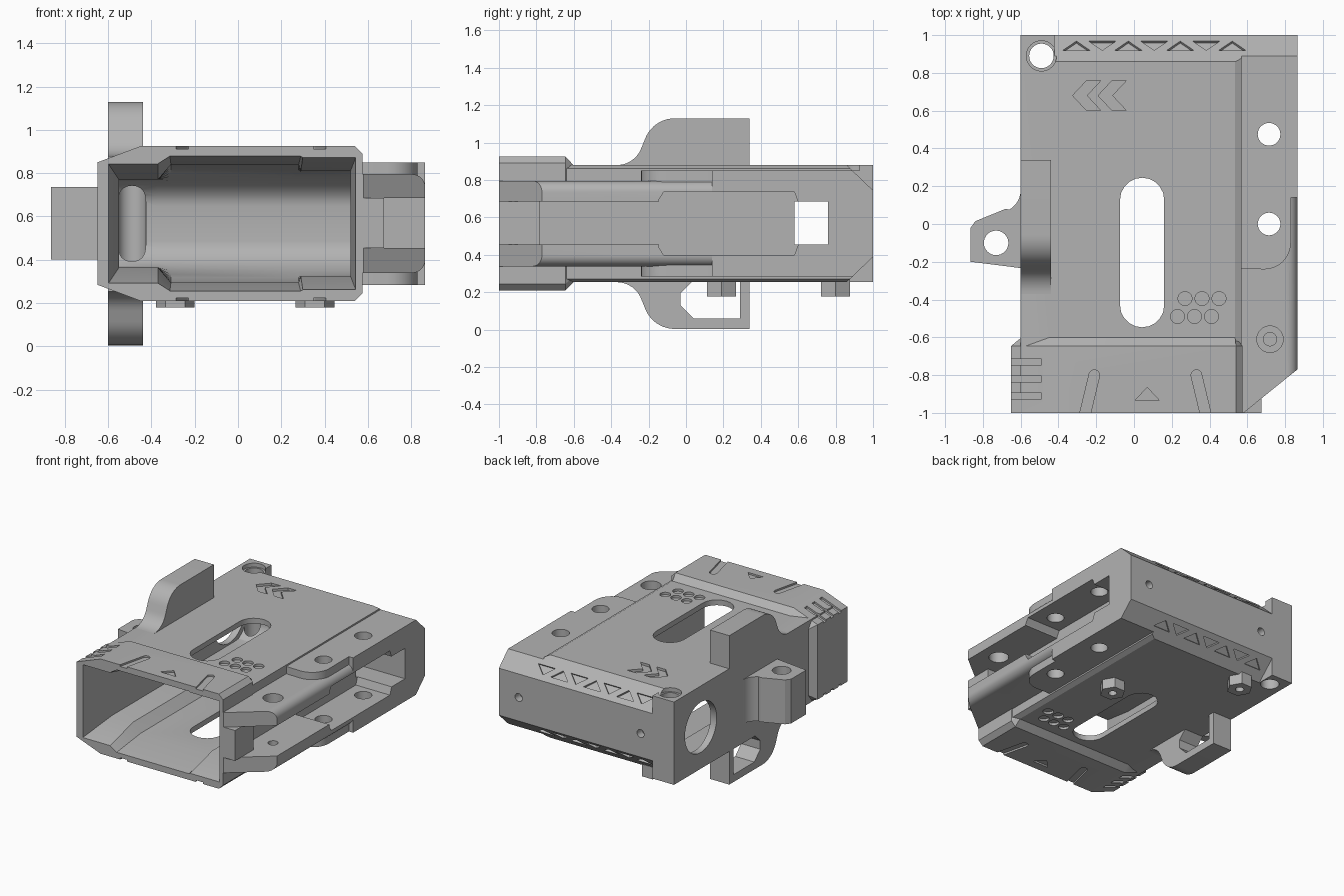
import bpy, bmesh, math
from mathutils import Vector

if "Cube" in bpy.data.objects:
    bpy.data.objects.remove(bpy.data.objects["Cube"])

MID = 0.567  # the housing is symmetric about this height
mat = bpy.data.materials.new("plain grey")
mat.diffuse_color = (0.45, 0.45, 0.45, 1)
mat.use_nodes = True
mat.node_tree.nodes["Principled BSDF"].inputs["Base Color"].default_value = mat.diffuse_color


def loft(name, rings, flip=False):
    """Solid through rings of 3D points; flip mirrors it top to bottom."""
    bm = bmesh.new()
    vs = [[bm.verts.new((x, y, 2 * MID - z if flip else z)) for x, y, z in r] for r in rings]
    for a, b in zip(vs, vs[1:]):
        for i in range(len(a)):
            j = (i + 1) % len(a)
            bm.faces.new((a[i], a[j], b[j], b[i]))
    bm.faces.new(vs[0])
    bm.faces.new(vs[-1])
    bmesh.ops.recalc_face_normals(bm, faces=bm.faces)
    me = bpy.data.meshes.new(name)
    bm.to_mesh(me)
    bm.free()
    me.materials.append(mat)
    ob = bpy.data.objects.new(name, me)
    bpy.context.collection.objects.link(ob)
    return ob


def prism(name, pts, axis, lo, hi, flip=False):
    place = {'X': lambda p, w: (w, p[0], p[1]),
             'Y': lambda p, w: (p[0], w, p[1]),
             'Z': lambda p, w: (p[0], p[1], w)}[axis]
    return loft(name, [[place(p, w) for p in pts] for w in (lo, hi)], flip)


def arc(cx, cy, r, a, b, n=10):
    return [(cx + r * math.cos(math.radians(a + (b - a) * i / n)),
             cy + r * math.sin(math.radians(a + (b - a) * i / n))) for i in range(n + 1)]


def circle(cx, cy, r, n=32):
    return arc(cx, cy, r, 0, 360 - 360 / n, n - 1)


def rect(a, b, c, d):
    return [(a, c), (b, c), (b, d), (a, d)]


def capsule(p, q, r):
    a = math.degrees(math.atan2(q[1] - p[1], q[0] - p[0]))
    return arc(*q, r, a - 90, a + 90) + arc(*p, r, a + 90, a + 270)


def mirrored(pts):
    return pts + [(x, 2 * MID - z) for x, z in reversed(pts)]


def combine(target, op, tools):
    for t in tools:
        m = target.modifiers.new("b", 'BOOLEAN')
        m.operation, m.object, m.solver = op, t, 'EXACT'
        bpy.context.view_layer.objects.active = target
        bpy.ops.object.modifier_apply(modifier=m.name)
        bpy.data.objects.remove(t)


# main housing
body = prism("housing", mirrored([(-0.6, 0.88), (0.535, 0.88), (0.57, 0.862)]), 'Y', -0.9, 1)

# front collar, tapering back into the housing
sec = mirrored([(-0.65, 0.85), (-0.45, 0.925), (0.54, 0.925), (0.575, 0.89)])
small = [(min(max(x, -0.595), 0.535), MID + (z - MID) * 0.87) for x, z in sec]
collar = loft("collar", [[(x, y, z) for x, z in s] for s, y in
                         ((sec, -1), (sec, -0.645), (small, -0.6))])

# side rail: full height at the rear, lower with rounded edges at the front
rear_rail = prism("rear_rail", [(0.5, -0.235)] + arc(0.69, -0.1, 0.14, -90, 0)
                  + [(0.83, 0.14), (0.865, 0.14), (0.865, 1), (0.5, 1)],
                  'Z', 2 * MID - 0.85, 0.85)
front_rail = prism("front_rail", mirrored([(0.53, 0.795)] + arc(0.805, 0.735, 0.06, 90, 0)),
                   'Y', -1, 0.3)
combine(front_rail, 'DIFFERENCE', [
    prism("nose_cut", [(0.58, -1), (0.58, -1.2), (1, -1.2), (1, -0.661)], 'Z', 0, 1)])
combine(body, 'UNION', [collar, rear_rail, front_rail])

# rail gap, open at the side
gap = prism("gap", rect(-1.1, 0.76, 0.455, 0.685), 'X', 0.58, 1)
wide = prism("wide_gap", [(-0.145, 0.44), (-0.12, 0.4), (0.58, 0.4), (0.6, 0.455), (0.6, 0.68),
                          (0.58, 0.735), (-0.12, 0.735), (-0.145, 0.695)], 'X', 0.58, 1)

# cavity with a flared mouth and a rounded far end
mouth = mirrored([(-0.6, 0.845), (-0.37, 0.845), (-0.315, 0.88), (0.29, 0.88), (0.3, 0.875), (0.545, 0.875)])
inner = mirrored([(-0.55, 0.77), (-0.37, 0.77), (-0.31, 0.84), (0.28, 0.84), (0.29, 0.81), (0.52, 0.81)])
rings = [[(x, -1.01, z) for x, z in mouth], [(x, -0.72, z) for x, z in inner]]
for i in range(13):
    t = math.sin(math.radians(90 * i / 12))
    h = 0.08 + 0.195 * math.sqrt(max(0, 1 - t * t))
    rings.append([(x, 0.45 + 0.43 * t, MID + max(-h, min(h, z - MID))) for x, z in inner])
cavity = loft("cavity", rings)

cuts = [gap, wide, cavity]
# rear edge bevels
for f in (False, True):
    cuts.append(prism("rear_bevel", [(0.835, 0.903), (1.05, 0.697), (1.1, 1.0), (0.9, 1.0)],
                      'X', -0.42, 1, f))
# through slot and round holes
cuts.append(prism("slot", capsule((0.043, -0.43), (0.043, 0.128), 0.117), 'Z', 0, 1.2))
for x, y, r, lo, hi in ((-0.49, 0.89, 0.065, 0, 1.2), (0.715, 0.475, 0.06, 0, 1.2),
                        (0.715, 0, 0.06, 0, 1.2), (0.72, -0.61, 0.07, 0.6, 1),
                        (0.72, -0.61, 0.035, 0.38, 0.6), (-0.49, 0.89, 0.08, 0.85, 1)):
    cuts.append(prism("hole", circle(x, y, r), 'Z', lo, hi))
# side window, round port on the left, rear screw holes
cuts.append(prism("window", rect(0.58, 0.76, 0.455, 0.685), 'X', 0.4, 0.7))
cuts.append(prism("port", circle(0.68, MID, 0.19, 48), 'X', -0.7, -0.5))
for x in (-0.32, 0.7):
    cuts.append(prism("screw_hole", circle(x, MID, 0.03, 20), 'Y', 0.94, 1.1))

# engraved marks
for f in (False, True):
    for x, y in ((0.27, -0.395), (0.23, -0.49)):
        for i in range(3):
            cuts.append(prism("dot", circle(x + 0.09 * i, y, 0.037, 20), 'Z', 0.862, 1, f))
    for a, b in (((-0.21, -0.8), (-0.27, -1.05)), ((0.33, -0.8), (0.39, -1.05))):
        cuts.append(prism("groove", capsule(a, b, 0.028), 'Z', 0.912, 1, f))
    cuts.append(prism("arrow", [(0.005, -0.935), (0.135, -0.935), (0.07, -0.865)], 'Z', 0.912, 1, f))
    # grip grooves follow the sloped corner of the collar
    for y in (-0.73, -0.82, -0.91):
        cuts.append(loft("grip", [[(x, yy, z + dz) for x, z in ((-0.68, 0.825), (-0.49, 0.896))
                                   for yy in ((y - 0.016, y + 0.016) if x < -0.6 else (y + 0.016, y - 0.016))]
                                  for dz in (0, 0.1)], f))
    # alternating triangles on the rear bevel
    up = Vector((0, -0.722, 0.692))
    out = Vector((0, 0.692, 0.722))
    for i in range(7):
        c = Vector((-0.305 + 0.1375 * i, 0.944, 0.799))
        s = -1 if i % 2 == 0 else 1
        tri = [c + Vector((u, 0, 0)) + up * v * s for u, v in ((-0.072, -0.034), (0.072, -0.034), (0, 0.034))]
        cuts.append(loft("triangle", [[tuple(p + out * d) for p in tri] for d in (-0.016, 0.05)], f))
for dx in (0, 0.135):
    cuts.append(prism("chevron", [(x + dx, y) for x, y in (
        (-0.325, 0.68), (-0.25, 0.76), (-0.175, 0.76), (-0.25, 0.68), (-0.175, 0.6), (-0.25, 0.6))],
        'Z', 0.862, 1))
combine(body, 'DIFFERENCE', cuts)

# small block between the rail noses
prism("rail_block", rect(0.56, 0.675, -1, -0.78), 'Z', 0.455, 0.685)

# upper and lower fins on the left edge; the lower one is a loop
fin = [(-0.37, 0.86)] + arc(-0.37, 1.02, 0.14, -90, -20) + arc(-0.06, 0.96, 0.17, 160, 90) \
    + [(0.34, 1.13), (0.34, 0.86)]
prism("upper_fin", fin, 'X', -0.6, -0.44)
loop = prism("lower_loop", fin, 'X', -0.6, -0.44, True)
combine(loop, 'DIFFERENCE', [prism("loop_hole", [
    (-0.03, 0.195), (-0.03, 0.13), (0.04, 0.06), (0.29, 0.06), (0.29, 0.254), (0.03, 0.254)],
    'X', -0.7, -0.3)])

# left lug with eyelet
lug = prism("side_lug", [(-0.57, -0.237), (-0.865, -0.2), (-0.865, -0.02), (-0.84, 0.015), (-0.68, 0.08)]
            + arc(-0.72, 0.18, 0.12, -60, 0, 6) + [(-0.57, 0.18)], 'Z', 0.4, 0.735)
combine(lug, 'DIFFERENCE', [prism("eyelet", circle(-0.73, -0.1, 0.065), 'Z', 0, 1)])

# hexagonal bosses underneath
for x, y in ((-0.29, 0.8), (0.355, 0.19)):
    boss = prism("hex_boss", circle(x, y, 0.09, 6), 'Z', 0.178, 0.27)
    combine(boss, 'DIFFERENCE', [prism("boss_hole", circle(x, y, 0.03, 20), 'Z', 0, 0.24)])

bpy.ops.object.select_all(action='DESELECT')
for ob in bpy.context.scene.objects:
    ob.select_set(True)
    bpy.context.view_layer.objects.active = ob
bpy.ops.object.shade_smooth_by_angle(angle=math.radians(25))
